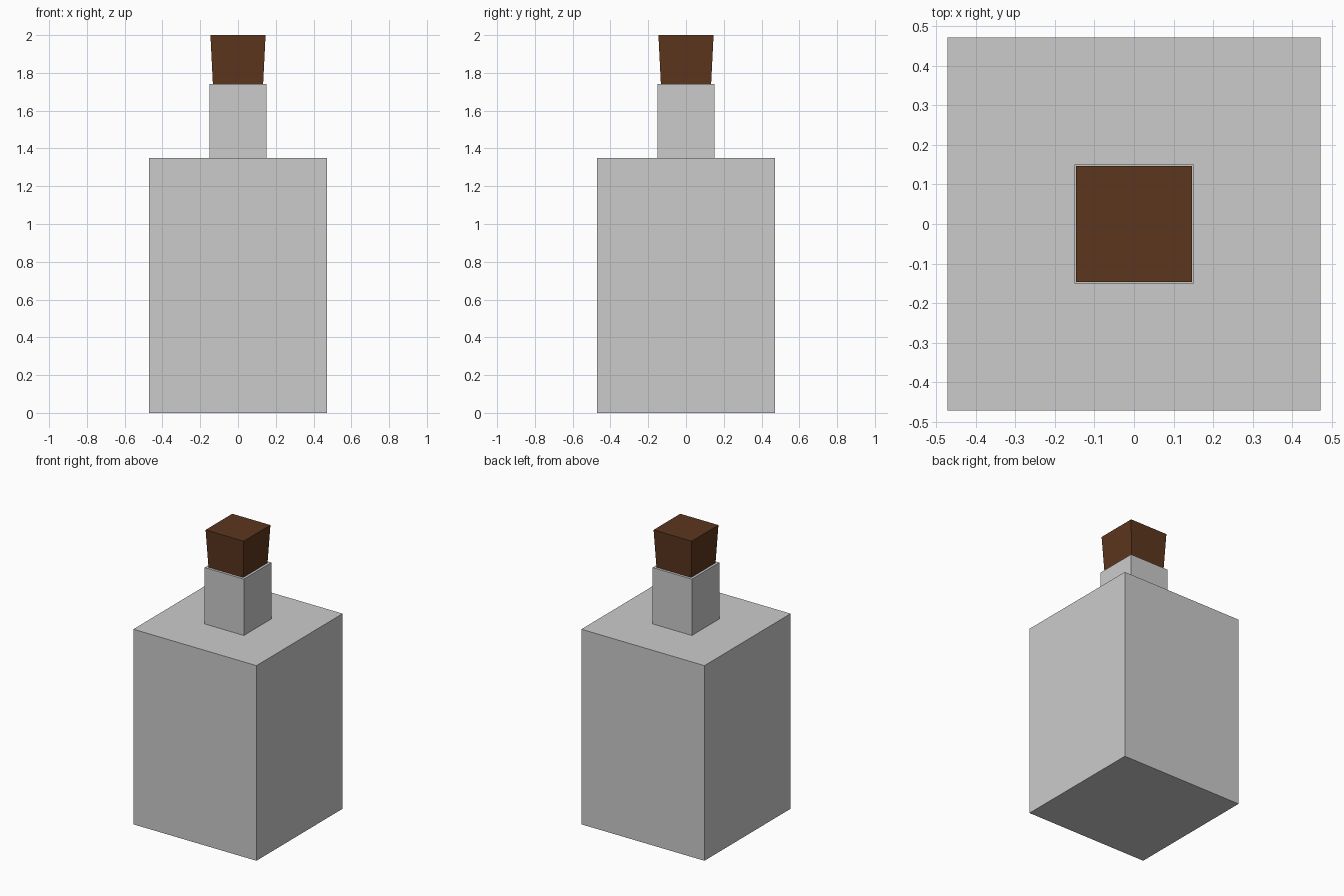
import bpy, bmesh

if "Cube" in bpy.data.objects:
    bpy.data.objects.remove(bpy.data.objects["Cube"])


def square_loft(name, profile):
    """Loft square sections given as (half width, z), capped at both ends."""
    bm = bmesh.new()
    rings = [[bm.verts.new((sx * h, sy * h, z))
              for sx, sy in ((-1, -1), (1, -1), (1, 1), (-1, 1))]
             for h, z in profile]
    for a, b in zip(rings, rings[1:]):
        for i in range(4):
            j = (i + 1) % 4
            bm.faces.new((a[i], a[j], b[j], b[i]))
    bm.faces.new(rings[0][::-1])
    bm.faces.new(rings[-1])
    bmesh.ops.recalc_face_normals(bm, faces=bm.faces)
    mesh = bpy.data.meshes.new(name)
    bm.to_mesh(mesh)
    bm.free()
    obj = bpy.data.objects.new(name, mesh)
    bpy.context.collection.objects.link(obj)
    return obj


# Square bottle: body, flat shoulder, neck
square_loft("bottle", [(0.471, 0), (0.471, 1.35), (0.15, 1.35), (0.15, 1.74)])

# Tapered stopper sitting in the neck
cork = square_loft("cork_stopper", [(0.133, 1.74), (0.146, 2.0)])
brown = bpy.data.materials.new("brown_cork")
brown.diffuse_color = (0.107, 0.037, 0.013, 1)
brown.use_nodes = True
brown.node_tree.nodes["Principled BSDF"].inputs["Base Color"].default_value = brown.diffuse_color
cork.data.materials.append(brown)
